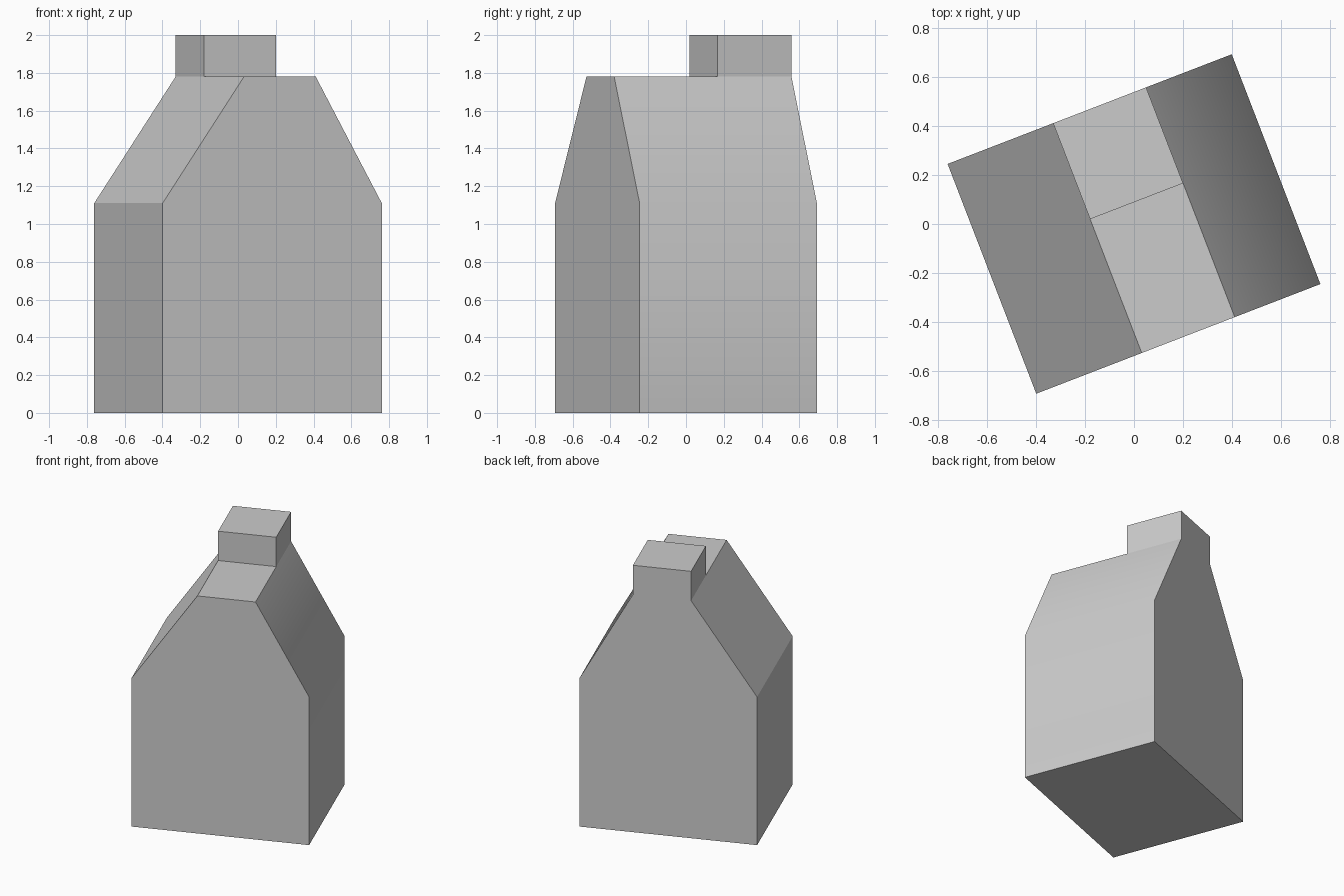
import bpy
import bmesh
import math
from mathutils import Matrix, Vector

cube = bpy.data.objects.get("Cube")
if cube:
    bpy.data.objects.remove(cube)

HALF_W, HALF_D = 0.622, 0.503
EAVE, RIDGE, TOP = 1.11, 1.78, 2.0
RIDGE_L, RIDGE_R = -0.16, 0.247
SPLIT = 0.083          # front of the raised block
RECESS = 0.025
TURN = math.radians(21.1)

grey = bpy.data.materials.new("plain_grey")
grey.use_nodes = True
colour = (0.6, 0.6, 0.6, 1)
grey.diffuse_color = colour
grey.node_tree.nodes["Principled BSDF"].inputs["Base Color"].default_value = colour


def extrude(bm, face, offset):
    """Extrude one face by an offset and return the new end face."""
    geom = bmesh.ops.extrude_face_region(bm, geom=[face])["geom"]
    verts = [g for g in geom if isinstance(g, bmesh.types.BMVert)]
    bmesh.ops.translate(bm, verts=verts, vec=offset)
    bm.normal_update()
    return next(g for g in geom if isinstance(g, bmesh.types.BMFace))


def upward_face(bm, z):
    return next(f for f in bm.faces
                if f.normal.z > 0.9 and abs(f.calc_center_median().z - z) < 0.01)


bm = bmesh.new()

# Gabled body, pulled from its front profile
profile = [(-HALF_W, 0), (HALF_W, 0), (HALF_W, EAVE), (RIDGE_R, RIDGE),
           (RIDGE_L, RIDGE), (-HALF_W, EAVE)]
front = bm.faces.new([bm.verts.new((x, -HALF_D, z)) for x, z in profile])
bmesh.ops.extrude_face_region(bm, geom=[front], use_keep_orig=True)
back = [v for v in bm.verts if v not in front.verts]
bmesh.ops.translate(bm, verts=back, vec=(0, 2 * HALF_D, 0))
bmesh.ops.recalc_face_normals(bm, faces=bm.faces[:])

# Raised block on the back part of the ridge
bmesh.ops.bisect_plane(bm, geom=bm.verts[:] + bm.edges[:] + bm.faces[:],
                       plane_co=(0, SPLIT, 0), plane_no=(0, 1, 0))
bm.normal_update()
ridge_back = max((f for f in bm.faces if f.normal.z > 0.9),
                 key=lambda f: f.calc_center_median().y)
extrude(bm, ridge_back, Vector((0, 0, TOP - RIDGE)))
bmesh.ops.dissolve_limit(bm, angle_limit=math.radians(0.5),
                         verts=bm.verts[:], edges=bm.edges[:])
bm.normal_update()

# Shallow recess in the block top
cap = upward_face(bm, TOP)
bmesh.ops.inset_individual(bm, faces=[cap], thickness=0.026)
extrude(bm, cap, Vector((0, 0, -RECESS)))

# Shallow recess in the ridge, running back to the block
deck = upward_face(bm, RIDGE)
bmesh.ops.inset_individual(bm, faces=[deck], thickness=0.04)
for v in deck.verts:
    if v.co.y > 0:
        v.co.y = SPLIT
extrude(bm, deck, Vector((0, 0, -RECESS)))
bmesh.ops.delete(bm, geom=[f for f in bm.faces if f.calc_area() < 1e-5],
                 context="FACES_ONLY")

bmesh.ops.rotate(bm, verts=bm.verts[:], matrix=Matrix.Rotation(TURN, 3, "Z"))
mesh = bpy.data.meshes.new("building_body")
bm.to_mesh(mesh)
bm.free()
mesh.materials.append(grey)
body = bpy.data.objects.new("building_body", mesh)
bpy.context.collection.objects.link(body)

# Soft shading only across the gentle side bends
bpy.context.view_layer.objects.active = body
body.select_set(True)
bpy.ops.object.shade_smooth_by_angle(angle=math.radians(30))
